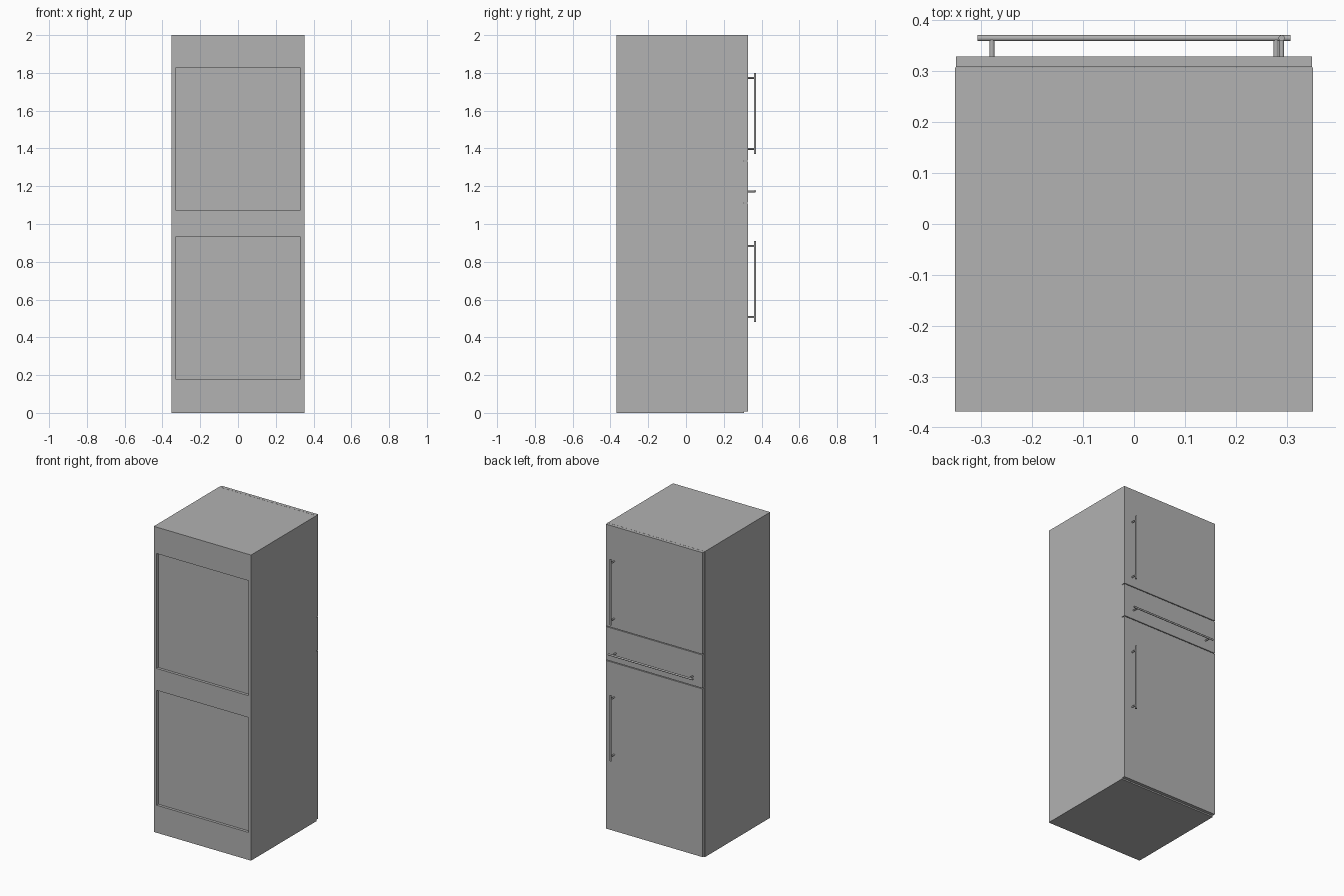
import bpy, bmesh, math
from mathutils import Vector, Matrix

default = bpy.data.objects.get("Cube")
if default:
    bpy.data.objects.remove(default, do_unlink=True)

grey = bpy.data.materials.new("plain grey")
grey.use_nodes = True
colour = (0.445, 0.445, 0.445, 1)
grey.diffuse_color = colour
grey.node_tree.nodes["Principled BSDF"].inputs["Base Color"].default_value = colour


def add_object(name, bm):
    mesh = bpy.data.meshes.new(name)
    bm.to_mesh(mesh)
    bm.free()
    mesh.materials.append(grey)
    obj = bpy.data.objects.new(name, mesh)
    bpy.context.collection.objects.link(obj)
    return obj


def box(low, high):
    low, high = Vector(low), Vector(high)
    bm = bmesh.new()
    bmesh.ops.create_cube(bm, size=1)
    for v in bm.verts:
        v.co = (low + high) / 2 + v.co * (high - low)
    return bm


def rod(bm, start, end, radius):
    start, end = Vector(start), Vector(end)
    span = end - start
    turn = span.to_track_quat('Z', 'Y').to_matrix().to_4x4()
    bmesh.ops.create_cone(bm, cap_ends=True, segments=20, radius1=radius,
                          radius2=radius, depth=span.length,
                          matrix=Matrix.Translation((start + end) / 2) @ turn)


# Cabinet body with two recessed panels on the front
FRONT, BACK, HALF = -0.368, 0.307, 0.352
PANEL_HALF, RECESS = 0.332, 0.018
panels = [(0.18, 0.932), (1.075, 1.827)]
bm = box((-HALF, FRONT, 0), (HALF, BACK, 2))
cuts = [((0, 0, z), (0, 0, 1)) for pair in panels for z in pair]
cuts += [((x, 0, 0), (1, 0, 0)) for x in (-PANEL_HALF, PANEL_HALF)]
for point, normal in cuts:
    bmesh.ops.bisect_plane(bm, geom=bm.verts[:] + bm.edges[:] + bm.faces[:],
                           plane_co=point, plane_no=normal)
bm.normal_update()
chosen = []
for f in bm.faces:
    c = f.calc_center_median()
    if f.normal.y < -0.9 and abs(c.x) < PANEL_HALF and any(a < c.z < b for a, b in panels):
        chosen.append(f)
sunk = bmesh.ops.extrude_discrete_faces(bm, faces=chosen)["faces"]
bmesh.ops.translate(bm, vec=(0, RECESS, 0), verts=[v for f in sunk for v in f.verts])
bmesh.ops.recalc_face_normals(bm, faces=bm.faces[:])
add_object("cabinet_body", bm)

# Two doors with a drawer between them, separated by thin gaps
DOOR_BACK = 0.329
for name, low, high in (("lower_door", 0.008, 1.108),
                        ("drawer_front", 1.113, 1.33),
                        ("upper_door", 1.335, 2)):
    add_object(name, box((-0.35, BACK + 0.001, low), (0.35, DOOR_BACK, high)))


# Bar handles, each standing on two posts
def handle(name, centre, axis, half_length, post_offset):
    centre, axis = Vector(centre), Vector(axis)
    bm = bmesh.new()
    rod(bm, centre - axis * half_length, centre + axis * half_length, 0.006)
    for side in (-1, 1):
        post = centre + axis * side * post_offset
        rod(bm, (post.x, DOOR_BACK - 0.002, post.z), post, 0.005)
    obj = add_object(name, bm)
    bpy.ops.object.select_all(action='DESELECT')
    obj.select_set(True)
    bpy.context.view_layer.objects.active = obj
    bpy.ops.object.shade_smooth_by_angle(angle=math.radians(40))


BAR_Y = 0.365
handle("upper_door_handle", (0.29, BAR_Y, 1.585), (0, 0, 1), 0.215, 0.188)
handle("lower_door_handle", (0.29, BAR_Y, 0.695), (0, 0, 1), 0.215, 0.188)
handle("drawer_handle", (0, BAR_Y, 1.173), (1, 0, 0), 0.307, 0.279)
